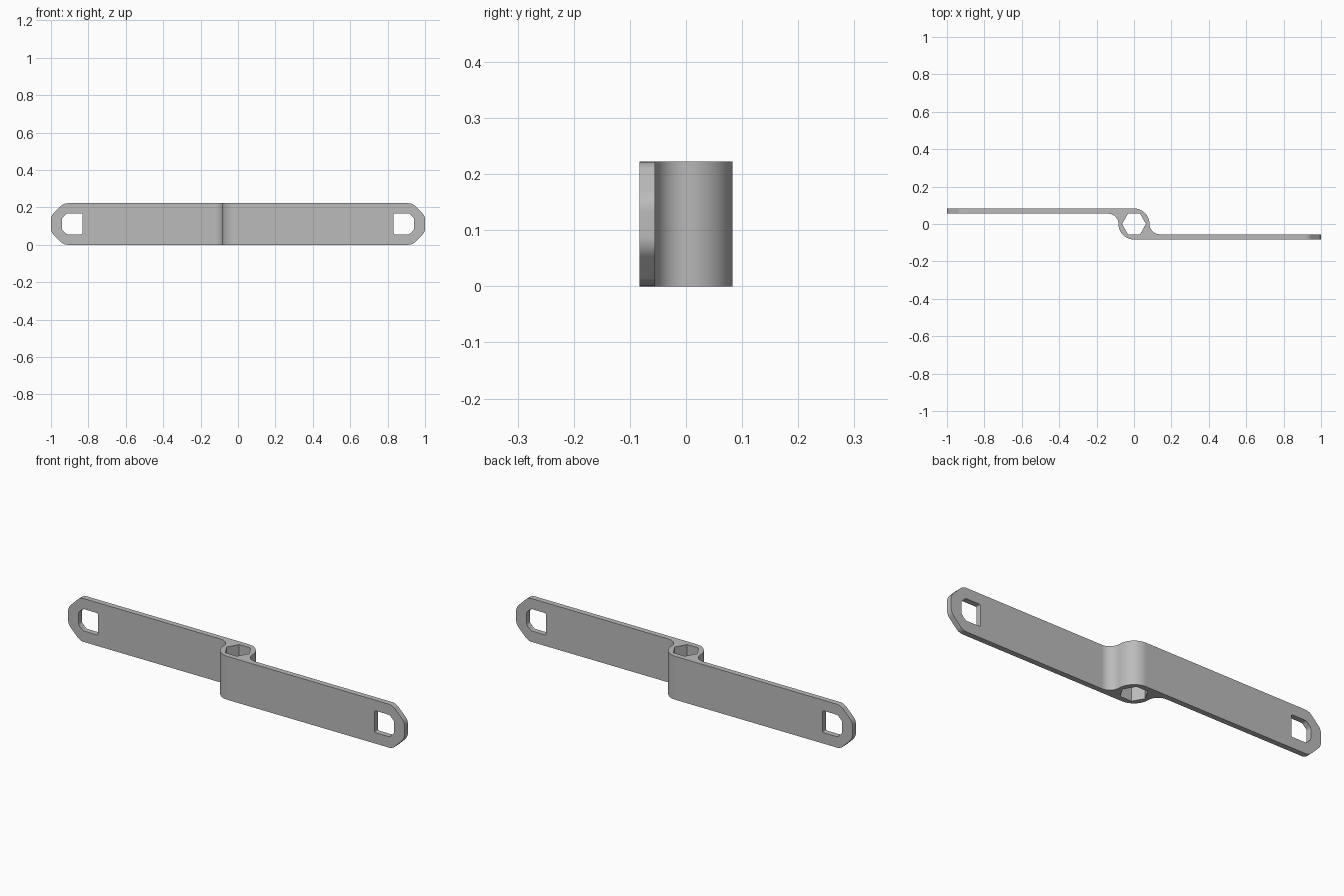
import bpy, bmesh, math
from mathutils import Matrix, Vector

HEIGHT = 0.222       # width of the bar, standing on edge
BARREL = 0.083       # radius of the central barrel
INNER = 0.055        # inner face of each arm, also the fillet radius

cube = bpy.data.objects.get("Cube")
if cube:
    bpy.data.objects.remove(cube, do_unlink=True)

steel = bpy.data.materials.new("grey steel")
steel.use_nodes = True
steel.diffuse_color = (0.5, 0.5, 0.5, 1)
steel.node_tree.nodes["Principled BSDF"].inputs["Base Color"].default_value = (0.5, 0.5, 0.5, 1)


def rounded(corners):
    """Turn (x, y, radius) corners into an outline with tangent arcs."""
    outline = []
    for i, (x, y, r) in enumerate(corners):
        p = Vector((x, y))
        if r == 0:
            outline.append(p)
            continue
        a = (Vector(corners[i - 1][:2]) - p).normalized()
        b = (Vector(corners[(i + 1) % len(corners)][:2]) - p).normalized()
        half = a.angle(b) / 2
        centre = p + (a + b).normalized() * r / math.sin(half)
        start = p + a * r / math.tan(half) - centre
        sweep = math.pi - 2 * half
        if a.cross(b) > 0:
            sweep = -sweep
        steps = math.ceil(abs(sweep) / math.radians(7))
        for k in range(steps + 1):
            outline.append(centre + Matrix.Rotation(sweep * k / steps, 2) @ start)
    return outline


def prism(name, outline, low, high, upright=False):
    """Extrude an outline along z, or along y when upright."""
    bm = bmesh.new()
    place = (lambda p: (p.x, low, p.y)) if upright else (lambda p: (p.x, p.y, low))
    face = bm.faces.new([bm.verts.new(place(p)) for p in outline])
    move = Vector((0, high - low, 0)) if upright else Vector((0, 0, high - low))
    top = bmesh.ops.extrude_face_region(bm, geom=[face])["geom"]
    bmesh.ops.translate(bm, vec=move, verts=[v for v in top if isinstance(v, bmesh.types.BMVert)])
    bmesh.ops.remove_doubles(bm, verts=bm.verts, dist=0.0001)
    bmesh.ops.recalc_face_normals(bm, faces=bm.faces)
    mesh = bpy.data.meshes.new(name)
    bm.to_mesh(mesh)
    bm.free()
    mesh.materials.append(steel)
    obj = bpy.data.objects.new(name, mesh)
    bpy.context.collection.objects.link(obj)
    return obj


# Offset bar: two arms joined tangentially to the barrel, alike under a half turn
half_bar = [(-1.1, BARREL, 0), (BARREL, BARREL, BARREL - 0.0001),
            (BARREL, -INNER, INNER - 0.0001), (1.1, -INNER, 0)]
bar = prism("wrench_bar", rounded(half_bar + [(-x, -y, r) for x, y, r in half_bar]), -0.05, 0.3)

# Side silhouette with clipped, softened ends
right_end = [(0.932, 0, 0.05), (1, 0.068, 0.05),
             (1, HEIGHT - 0.068, 0.05), (0.932, HEIGHT, 0.05)]
left_end = [(-x, z, r) for x, z, r in reversed(right_end)]
silhouette = prism("end_shape_cutter", rounded(right_end + left_end), -0.2, 0.2, True)

# Hexagonal socket through the barrel
hexagon = [Vector((0.064 * math.cos(i * math.pi / 3), 0.064 * math.sin(i * math.pi / 3)))
           for i in range(6)]
socket = prism("hex_socket_cutter", hexagon, -0.1, 0.4)

# Square windows with clipped outer corners near both ends
low, high, clip = 0.056, 0.168, 0.026
window = [(0.832, low, 0.006), (0.942 - clip, low, 0.02), (0.942, low + clip, 0.02),
          (0.942, high - clip, 0.02), (0.942 - clip, high, 0.02), (0.832, high, 0.006)]
windows = [prism("window_cutter", rounded([(s * x, z, r) for x, z, r in window]), -0.2, 0.2, True)
           for s in (-1, 1)]

# Cut the bar to shape
bpy.context.view_layer.objects.active = bar
bar.select_set(True)
for cutter in [silhouette, socket] + windows:
    cut = bar.modifiers.new("cut", "BOOLEAN")
    cut.operation = "INTERSECT" if cutter is silhouette else "DIFFERENCE"
    cut.solver = "EXACT"
    cut.object = cutter
    bpy.ops.object.modifier_apply(modifier=cut.name)
    bpy.data.objects.remove(cutter, do_unlink=True)

# Smooth arcs, crisp edges, flat faces kept flat
bpy.ops.object.shade_smooth_by_angle(angle=math.radians(25))
normals = bar.modifiers.new("flat_faces", "WEIGHTED_NORMAL")
normals.keep_sharp = True
